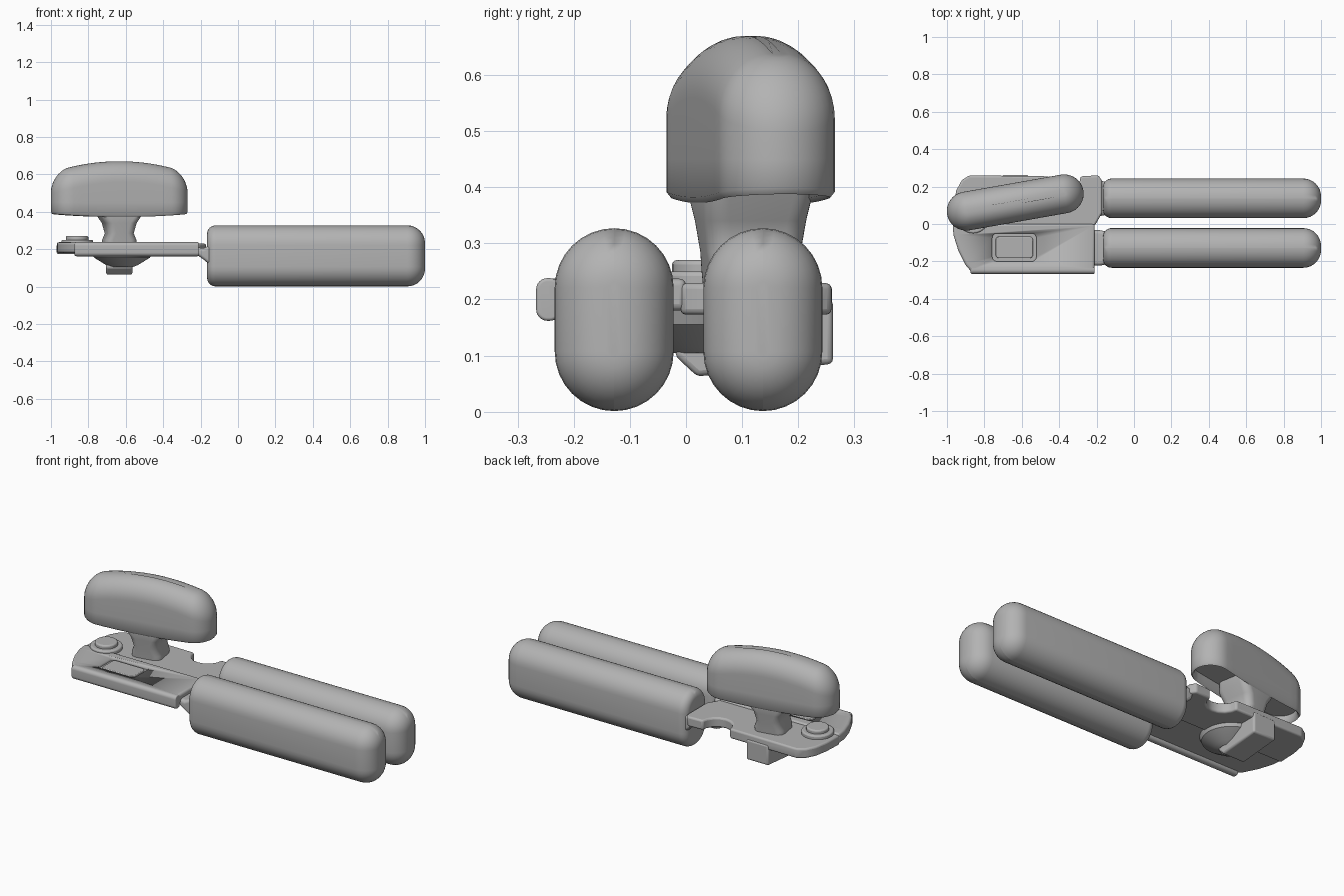
import bpy, bmesh, math
from mathutils import Matrix, Vector

old = bpy.data.objects.get("Cube")
if old:
    bpy.data.objects.remove(old, do_unlink=True)

steel = bpy.data.materials.new("plain grey")
steel.use_nodes = True
GREY = (0.45, 0.45, 0.45, 1)
steel.diffuse_color = GREY
steel.node_tree.nodes["Principled BSDF"].inputs["Base Color"].default_value = GREY


def rounded(hx, hy, r, n=8):
    """Rounded rectangle outline with half sizes hx, hy."""
    r = max(min(r, hx, hy), 0.001)
    pts = []
    for i, (sx, sy) in enumerate([(1, 1), (-1, 1), (-1, -1), (1, -1)]):
        for k in range(n + 1):
            a = math.pi / 2 * (i + k / n)
            pts.append((sx * (hx - r) + r * math.cos(a), sy * (hy - r) + r * math.sin(a)))
    return pts


def loft(name, rings, bevel=0, angle=40):
    """Skin matching rings of points and cap both ends."""
    bm = bmesh.new()
    vs = [[bm.verts.new(p) for p in ring] for ring in rings]
    n = len(vs[0])
    for a, b in zip(vs, vs[1:]):
        for i in range(n):
            j = (i + 1) % n
            bm.faces.new((a[i], a[j], b[j], b[i]))
    bm.faces.new(vs[0][::-1])
    bm.faces.new(vs[-1])
    bmesh.ops.recalc_face_normals(bm, faces=bm.faces[:])
    me = bpy.data.meshes.new(name)
    bm.to_mesh(me)
    bm.free()
    me.materials.append(steel)
    ob = bpy.data.objects.new(name, me)
    bpy.context.collection.objects.link(ob)
    if bevel:
        mod = ob.modifiers.new("soft edges", "BEVEL")
        mod.width, mod.segments, mod.limit_method = bevel, 3, "ANGLE"
    bpy.ops.object.select_all(action="DESELECT")
    ob.select_set(True)
    bpy.context.view_layer.objects.active = ob
    bpy.ops.object.shade_smooth_by_angle(angle=math.radians(angle))
    return ob


def prism(name, outline, z0, z1, bevel=0):
    return loft(name, [[(x, y, z) for x, y in outline] for z in (z0, z1)], bevel)


def shifted(outline, cx, cy):
    return [(x + cx, y + cy) for x, y in outline]


def arc(cx, cy, r, a0, a1, n=8):
    steps = [math.radians(a0 + (a1 - a0) * k / n) for k in range(n + 1)]
    return [(cx + r * math.cos(a), cy + r * math.sin(a)) for a in steps]


def bar_along_x(name, x0, x1, cy, cz, hy, hz, r, r0, r1, steps=8):
    """Bar along x with end roundings r0 and r1."""
    ends = []
    for k in range(steps + 1):
        t = math.pi / 2 * k / steps
        ends.append((x0 + r0 * (1 - math.sin(t)), r0 * (1 - math.cos(t))))
    ends.reverse()
    ends = [(x0 + r0 * (1 - math.cos(math.pi / 2 * k / steps)),
             r0 * (1 - math.sin(math.pi / 2 * k / steps))) for k in range(steps + 1)]
    ends += [(x1 - r1 * (1 - math.cos(math.pi / 2 * k / steps)),
              r1 * (1 - math.sin(math.pi / 2 * k / steps))) for k in range(steps, -1, -1)]
    rings = [[(x, cy + u, cz + v) for u, v in rounded(hy - d, hz - d, r - d)] for x, d in ends]
    return loft(name, rings, angle=50)


# Handles and their necks
for name, cy, neck_x in (("front", -0.128, -0.22), ("back", 0.137, -0.19)):
    bar_along_x(name + "_handle", -0.165, 1.0, cy, 0.164, 0.106, 0.163, 0.106, 0.045, 0.095)
    sections = [(neck_x, 0.095, 0.19, 0.02), (-0.185, 0.095, 0.175, 0.03),
                (-0.13, 0.085, 0.165, 0.065)]
    loft(name + "_neck", [[(x, cy + u, cz + v) for u, v in rounded(hy, hz, 0.02)]
                          for x, hy, cz, hz in sections])

# Front plate with rolled front edge and a sunken panel
front_outline = [(-0.21, -0.255), (-0.21, 0.0), (-0.97, 0.0), (-0.965, -0.06),
                 (-0.94, -0.14), (-0.90, -0.22), (-0.87, -0.255)]
plate = prism("front_plate", front_outline, 0.18, 0.237, 0.012)
bar_along_x("rolled_edge", -0.875, -0.21, -0.245, 0.2, 0.022, 0.038, 0.02, 0.012, 0.006)

PX, PY = -0.64, -0.125
cutter = prism("panel_cutter", shifted(rounded(0.118, 0.075, 0.025), PX, PY), 0.222, 0.3)
cutter.hide_render = True
cutter.hide_set(True)
cut = plate.modifiers.new("panel recess", "BOOLEAN")
cut.operation, cut.object, cut.solver = "DIFFERENCE", cutter, "EXACT"
prism("panel_insert", shifted(rounded(0.1, 0.058, 0.02), PX, PY), 0.21, 0.233, 0.004)

# Back plate with round notch in its back edge
back_outline = [(-0.97, -0.01), (-0.21, -0.01), (-0.17, 0.06), (-0.17, 0.23), (-0.19, 0.26)]
back_outline += arc(-0.37, 0.255, 0.085, 0, -180)
back_outline += [(-0.88, 0.26), (-0.92, 0.235), (-0.95, 0.18), (-0.965, 0.1)]
prism("back_plate", back_outline, 0.173, 0.229, 0.01)

# Pivot rivet
for name, r, z in (("rivet_base", 0.085, 0.25), ("rivet_head", 0.06, 0.27)):
    prism(name, arc(-0.86, 0.035, r, 0, 345, 23), 0.2, z, 0.008)

# Cutting wheel under the plates
profile = [(0.16, 0.18), (0.15, 0.155), (0.085, 0.115), (0.06, 0.105), (0.045, 0.115),
           (0.03, 0.1), (0.01, 0.1)]
loft("cutting_wheel", [[(x, y, z) for x, y in arc(-0.62, 0.02, r, 0, 352.5, 47)]
                       for r, z in profile], angle=30)

# Bracket block hanging below the back edge
side = [(0.262, 0.2), (0.262, 0.085), (0.02, 0.063), (-0.02, 0.1), (0.0, 0.2)]
loft("bracket_block", [[(x, y, z) for y, z in side] for x in (-0.705, -0.565)], 0.01)

# Turning key: stem and arched grip
TURN = Matrix.Translation((-0.635, 0.115, 0)) @ Matrix.Rotation(math.radians(10), 4, "Z")
stem = [(0.085, 0.075, 0.2), (0.085, 0.08, 0.25), (0.07, 0.085, 0.285), (0.085, 0.092, 0.34),
        (0.115, 0.098, 0.385), (0.13, 0.085, 0.46)]
loft("key_stem", [[TURN @ Vector((u, v, z)) for u, v in rounded(hx, hy, 0.04)]
                  for hx, hy, z in stem])

# Each grip ring: inset, height and how much it bows along the grip
levels = [(0.05, 0.43, 0), (0.02, 0.43, 0), (0.016, 0.38, 0.12), (0.008, 0.372, 0.12),
          (0.0, 0.382, 0.12), (0.0, 0.45, 0.0)]
for k in range(11):
    t = math.pi / 2 * k / 10
    levels.append((0.096 * (1 - math.cos(t)), 0.56 + 0.11 * math.sin(t), -0.45))
grip = []
for d, z, bow in levels:
    # Straight sides are divided so that the top arches smoothly
    hl, hw = 0.37 - d, 0.104 - d
    ring = []
    straight = hl - hw
    for s in (1, -1):
        ring += [(s * (straight + hw * math.cos(a)), s * hw * math.sin(a))
                 for a in [math.pi * (k / 16 - 0.5) for k in range(17)]]
        ring += [(s * straight * (1 - k / 6), s * hw) for k in range(1, 12)]
    grip.append([TURN @ Vector((u, v, z + bow * u * u)) for u, v in ring])
loft("key_grip", grip, angle=50)
